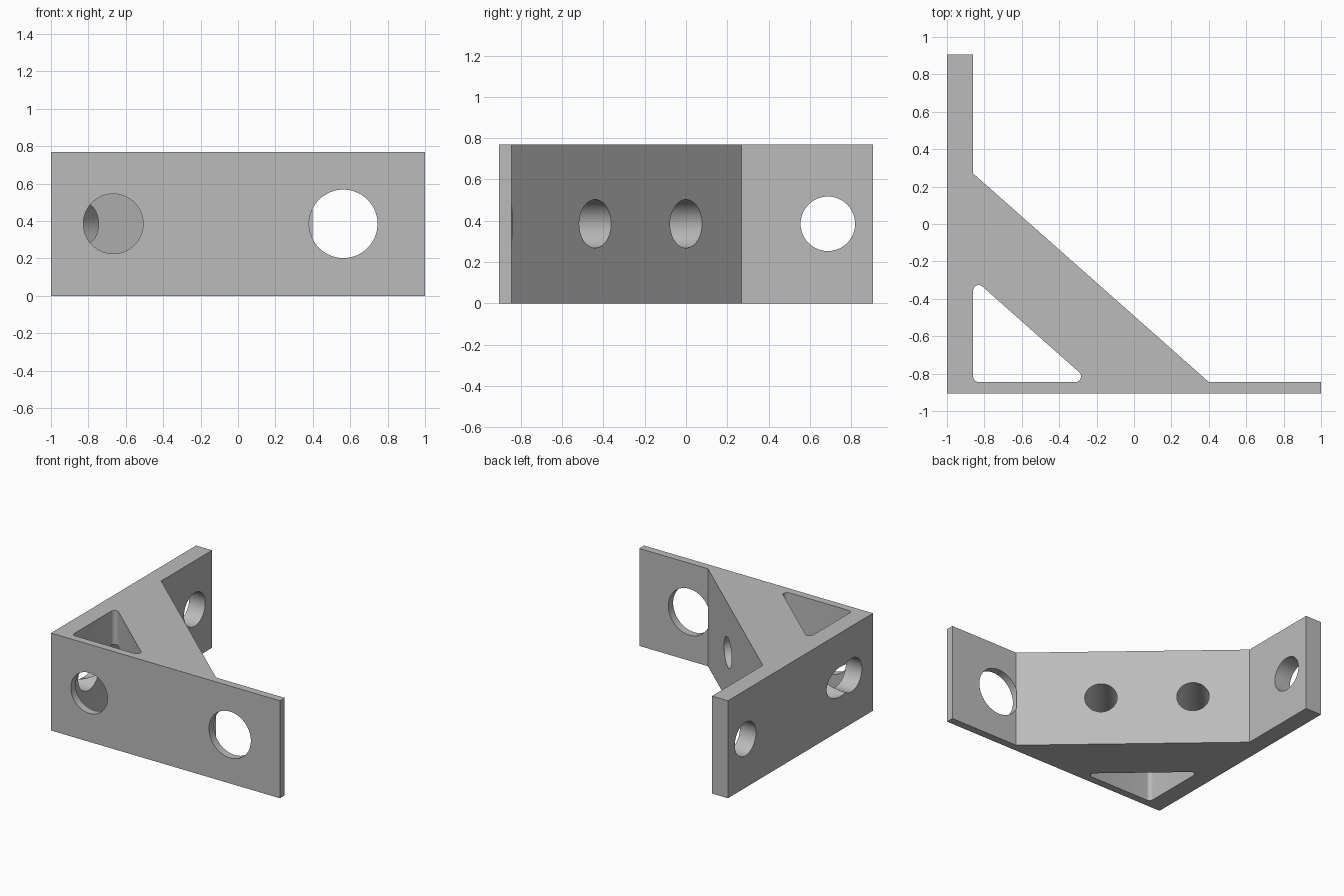
import bpy, bmesh, math
from mathutils import Vector

if "Cube" in bpy.data.objects:
    bpy.data.objects.remove(bpy.data.objects["Cube"])

H = 0.77            # bracket height
MID = H / 2         # height of every hole axis
FLOOR = -0.845      # inner face of the front plate
WALL = -0.86        # inner face of the left plate

grey = bpy.data.materials.new("light grey")
grey.diffuse_color = (0.5, 0.5, 0.5, 1)
grey.use_nodes = True
grey.node_tree.nodes["Principled BSDF"].inputs["Base Color"].default_value = grey.diffuse_color


def prism(name, points, z0, z1):
    """Extrude a flat outline from z0 to z1."""
    bm = bmesh.new()
    base = bm.faces.new([bm.verts.new((x, y, z0)) for x, y in points])
    ext = bmesh.ops.extrude_face_region(bm, geom=[base])
    top = [v for v in ext["geom"] if isinstance(v, bmesh.types.BMVert)]
    bmesh.ops.translate(bm, verts=top, vec=(0, 0, z1 - z0))
    bmesh.ops.recalc_face_normals(bm, faces=bm.faces)
    mesh = bpy.data.meshes.new(name)
    bm.to_mesh(mesh)
    bm.free()
    obj = bpy.data.objects.new(name, mesh)
    bpy.context.collection.objects.link(obj)
    return obj


def fillet(points, r, steps=8):
    """Round every corner of a counter-clockwise convex outline."""
    out = []
    for i, p in enumerate(points):
        p = Vector(p)
        a = (Vector(points[i - 1]) - p).normalized()
        b = (Vector(points[(i + 1) % len(points)]) - p).normalized()
        half = a.angle(b) / 2
        c = p + (a + b).normalized() * r / math.sin(half)
        s = p + a * r / math.tan(half) - c
        turn = math.pi - 2 * half
        for k in range(steps + 1):
            t = turn * k / steps
            out.append((c.x + s.x * math.cos(t) - s.y * math.sin(t),
                        c.y + s.x * math.sin(t) + s.y * math.cos(t)))
    return out


def rod(name, start, end, r):
    """Round cutter between two plan points at mid height."""
    a, b = Vector((*start, MID)), Vector((*end, MID))
    bpy.ops.mesh.primitive_cylinder_add(vertices=64, radius=r, depth=(b - a).length,
                                        location=(a + b) / 2)
    obj = bpy.context.object
    obj.name = name
    obj.rotation_euler = (b - a).to_track_quat('Z', 'Y').to_euler()
    return obj


# Bracket body: two plates joined by a diagonal brace
bracket = prism("corner_bracket", [(-1, -0.905), (1, -0.905), (1, FLOOR), (0.4, FLOOR),
                                   (WALL, 0.27), (WALL, 0.905), (-1, 0.905)], 0, H)
bracket.data.materials.append(grey)

# Rounded triangular pocket
pocket = fillet([(WALL, FLOOR), (-0.234, FLOOR), (WALL, -0.29)], 0.03)
cutters = [prism("pocket_cutter", pocket, -0.1, H + 0.1)]

# Front plate and left plate holes
cutters += [rod("front_cutter", (x, -1.1), (x, y), r)
            for x, y, r in ((0.563, FLOOR + 0.001, 0.183), (-0.667, -0.78, 0.16))]
cutters += [rod("left_cutter", (-1.2, y), (x, y), 0.132)
            for y, x in ((0.687, -0.7), (-0.635, -0.80))]

# Diagonal brace holes, square to the sloping face
slope = Vector((1.115, 1.26)).normalized()
for x, y, depth in ((-0.555, 0.0, 1.0), (-0.058, -0.44, 0.42)):
    p = Vector((x, y))
    cutters.append(rod("brace_cutter", p + slope * 0.2, p - slope * depth, 0.117))

# Cut the holes, then drop the cutters
for c in cutters:
    mod = bracket.modifiers.new(c.name, 'BOOLEAN')
    mod.operation = 'DIFFERENCE'
    mod.solver = 'EXACT'
    mod.object = c
    bpy.ops.object.select_all(action='DESELECT')
    bracket.select_set(True)
    bpy.context.view_layer.objects.active = bracket
    bpy.ops.object.modifier_apply(modifier=mod.name)
    bpy.data.objects.remove(c)

bpy.ops.object.shade_smooth_by_angle(angle=math.radians(30))
